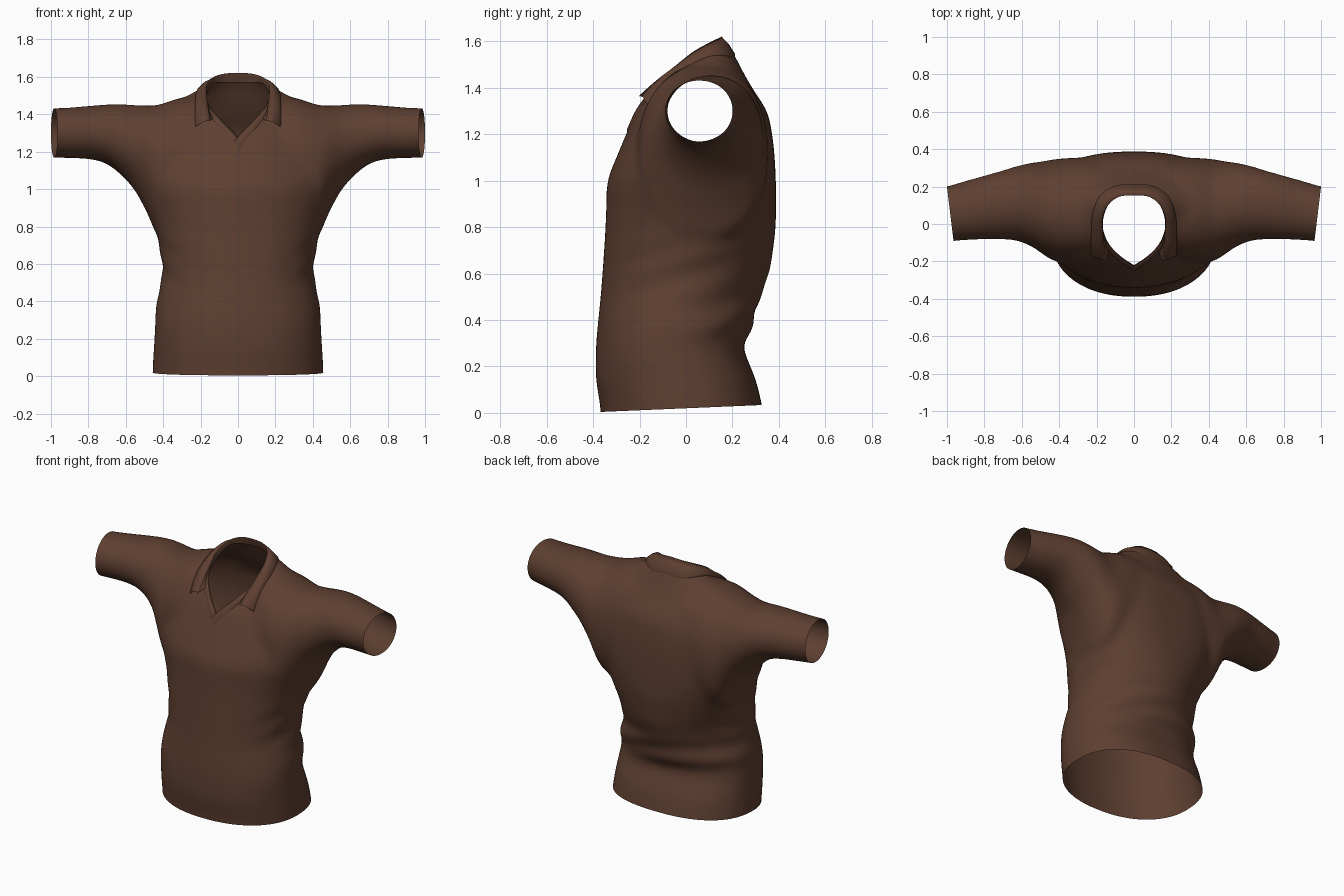
import bpy, bmesh, math
from mathutils import Vector
from mathutils.bvhtree import BVHTree

if "Cube" in bpy.data.objects:
    bpy.data.objects.remove(bpy.data.objects["Cube"])

BROWN = (0.112, 0.05, 0.03, 1)
fabric = bpy.data.materials.new("brown fabric")
fabric.use_nodes = True
fabric.diffuse_color = BROWN
fabric.node_tree.nodes["Principled BSDF"].inputs["Base Color"].default_value = BROWN


def spline(rows, n):
    """Resample rows of numbers along a smooth curve, n steps per span."""
    out = []
    for i in range(len(rows) - 1):
        p = [rows[max(0, min(len(rows) - 1, i + k))] for k in (-1, 0, 1, 2)]
        for s in range(n):
            t = s / n
            out.append([0.5 * (2 * b + (c - a) * t + (2 * a - 5 * b + 4 * c - d) * t * t
                               + (3 * b - a - 3 * c + d) * t ** 3) for a, b, c, d in zip(*p)])
    return out + [list(rows[-1])]


def loft(bm, rings, closed=True):
    """Skin rings of points; closed rings also get end caps."""
    vs = [[bm.verts.new(p) for p in r] for r in rings]
    n = len(vs[0])
    for a, b in zip(vs, vs[1:]):
        for i in range(n if closed else n - 1):
            j = (i + 1) % n
            bm.faces.new((a[i], a[j], b[j], b[i]))
    if closed:
        bm.faces.new(vs[0])
        bm.faces.new(vs[-1])


def oval(a, power):
    """Point on a rounded-square oval; power 2 is a plain circle."""
    c, s = math.cos(a), math.sin(a)
    return (math.copysign(abs(c) ** (2 / power), c), math.copysign(abs(s) ** (2 / power), s))


def finish(bm, name):
    mesh = bpy.data.meshes.new(name)
    for f in bm.faces:
        f.smooth = True
    bm.to_mesh(mesh)
    bm.free()
    mesh.materials.append(fabric)
    ob = bpy.data.objects.new(name, mesh)
    bpy.context.collection.objects.link(ob)
    return ob


ANGLES = [math.tau * i / 64 for i in range(64)]

# Torso levels: height, half width, front y, back y, front squareness, back squareness
torso = [(-0.1, .457, -.36, .35, 2.2, 2.4), (0.03, .457, -.37, .328, 2.2, 2.4),
         (.15, .45, -.388, .298, 2.2, 2.4), (.28, .443, -.388, .25, 2.2, 2.3),
         (.38, .438, -.38, .288, 2.2, 2.1), (.5, .412, -.368, .32, 2.2, 1.9),
         (.6, .406, -.36, .358, 2.3, 1.9), (.7, .422, -.353, .375, 2.3, 2.1),
         (.8, .446, -.347, .386, 2.2, 2.3), (.9, .48, -.343, .388, 2.1, 2.5),
         (1.0, .525, -.338, .387, 2, 2.5), (1.1, .54, -.3, .382, 2, 2.5),
         (1.2, .51, -.258, .371, 2, 2.5), (1.3, .46, -.212, .348, 2, 2.4),
         (1.4, .38, -.14, .285, 2, 2.3), (1.48, .3, -.06, .24, 2, 2.2),
         (1.53, .22, 0, .215, 2, 2), (1.59, .13, .05, .18, 2, 2)]

# Sleeve stations: distance out, bottom z, top z, front y, back y, squareness
sleeve = [(.15, .78, 1.5, -.18, .35, 2.2), (.3, .74, 1.49, -.21, .355, 2.2),
          (.42, .74, 1.452, -.2, .347, 2.15), (.48, .86, 1.447, -.167, .337, 2.1),
          (.55, .99, 1.45, -.12, .328, 2), (.63, 1.08, 1.455, -.09, .31, 2),
          (.71, 1.138, 1.453, -.083, .285, 2), (.8, 1.16, 1.445, -.083, .26, 2),
          (.9, 1.165, 1.437, -.088, .232, 2), (1.0, 1.168, 1.433, -.094, .203, 2),
          (1.08, 1.17, 1.43, -.095, .19, 2)]

bm = bmesh.new()
rings = []
for z, w, f, b, front, back in spline(torso, 4):
    pts = [oval(a, back if a < math.pi else front) for a in ANGLES]
    rings.append([(w * c, (f + b) / 2 + (b - f) / 2 * s, z) for c, s in pts])
loft(bm, rings)
for side in (-1, 1):
    rings = []
    for x, lo, hi, f, b, power in spline(sleeve, 4):
        pts = [oval(a, power) for a in ANGLES]
        rings.append([(side * x, (f + b) / 2 + (b - f) / 2 * c, (lo + hi) / 2 + (hi - lo) / 2 * s)
                      for c, s in pts])
    loft(bm, rings)
bmesh.ops.recalc_face_normals(bm, faces=bm.faces)
body = finish(bm, "shirt_body")

# Merge torso and sleeves into one soft skin
rm = body.modifiers.new("merge", 'REMESH')
rm.mode = 'VOXEL'
rm.voxel_size = 0.018
sm = body.modifiers.new("soften", 'SMOOTH')
sm.factor = 0.5
sm.iterations = 16
bpy.context.view_layer.update()
skin = bpy.data.meshes.new_from_object(body.evaluated_get(bpy.context.evaluated_depsgraph_get()))
body.modifiers.clear()
bm = bmesh.new()
bm.from_mesh(skin)
bpy.data.meshes.remove(skin)
bm.normal_update()

# Slanting cloth folds round the back of the waist and down the sides
for v in bm.verts:
    x, y, z = v.co
    back = max(0, min(1, (y + .05) / .2)) * math.exp(-((z - .42) / .12) ** 2)
    flank = max(0, min(1, (abs(x) - .28) / .1)) * math.exp(-((z - .6) / .13) ** 2)
    v.co += v.normal * (.006 * back * math.sin(40 * z + 9 * x + 14 * x * x)
                        + .004 * flank * math.sin(40 * z - 14 * y))


# Open the hem and the cuffs
for co, no in (((0, -.37, .004), (0, .03, -.7)), ((1, .2, 0), (.29, -.035, 0)),
               ((-1, .2, 0), (-.29, -.035, 0))):
    bmesh.ops.bisect_plane(bm, geom=bm.verts[:] + bm.edges[:] + bm.faces[:],
                           plane_co=co, plane_no=no, clear_outer=True)

tree = BVHTree.FromBMesh(bm)


def drape(x, y, lift):
    """Point on top of the shirt at x, y, raised by lift."""
    hit = tree.ray_cast(Vector((x, y, 3)), Vector((0, 0, -1)))[0]
    return Vector((x, y, (hit.z if hit else 1.3) + lift))


# Neck opening: convex teardrop outline
half = [(0, .165), (.07, .157), (.13, .115), (.165, .04), (.165, -.03), (.132, -.11), (.068, -.175), (0, -.22)]
right = spline(half, 3)
outline = right + [[-x, y] for x, y in right[-2:0:-1]]
edges = list(zip(outline, outline[1:] + outline[:1]))
for (ax, ay), (bx, by) in edges:
    faces = [f for f in bm.faces if f.normal.z > 0 and f.calc_center_median().z > 1.1
             and abs(f.calc_center_median().x) < .25]
    geom = list({e for f in faces for e in f.edges}) + list({v for f in faces for v in f.verts}) + faces
    bmesh.ops.bisect_plane(bm, geom=geom, plane_co=(ax, ay, 0), plane_no=(by - ay, ax - bx, 0))


def inside(p):
    return all((bx - ax) * (p.y - ay) - (by - ay) * (p.x - ax) < 0 for (ax, ay), (bx, by) in edges)


bmesh.ops.delete(bm, geom=[f for f in bm.faces if f.calc_center_median().z > 1.1
                           and inside(f.calc_center_median())], context='FACES')
for f in bm.faces:
    f.smooth = True
bm.to_mesh(body.data)
bm.free()

# Turned-down collar: stand base xy, fold line xyz, outer edge xy
collar_half = [(0, .168, 0, .152, 1.622, 0, .212), (.075, .157, .075, .147, 1.617, .1, .205),
               (.13, .115, .135, .105, 1.597, .185, .15), (.162, .04, .168, .03, 1.555, .222, .05),
               (.165, -.03, .165, -.05, 1.492, .228, -.04), (.148, -.09, .158, -.13, 1.43, .23, -.11),
               (.125, -.13, .15, -.2, 1.368, .228, -.168)]
rows = spline(collar_half, 4)
rows = [(-r[0], r[1], -r[2], r[3], r[4], -r[5], r[6]) for r in rows[:0:-1]] + rows
strips = []
for bx, by, fx, fy, fz, ox, oy in rows:
    base, fold, edge = drape(bx, by, -.015), Vector((fx, fy, fz)), drape(ox, oy, .012)
    fold.z = max(fold.z, drape(fx * 1.04, fy, .02).z if fy < 0 else 0)
    strips.append([base, base.lerp(fold, .6), fold + Vector((0, 0, -.006)), fold,
                   fold.lerp(edge, .5) + Vector((0, 0, .008)), edge, edge + Vector((0, 0, -.01))])
bm = bmesh.new()
loft(bm, strips, closed=False)
finish(bm, "collar")

# Neckband down to the V, the wearer's left end lapping over the other
for name, side, lift in (("neckband_left", 1, .014), ("neckband_right", -1, .009)):
    path = [(.155, -.07), (.132, -.11), (.068, -.175), (0, -.22)]
    if side == 1:
        path.append((-.02, -.23))
    profile = ((.004, lift - .014), (.006, lift), (.015, lift), (.024, lift), (.025, -.004))
    bm = bmesh.new()
    loft(bm, [[drape(side * (x + o * .6), y - o, up) for o, up in profile]
              for x, y in spline(path, 5)], closed=False)
    finish(bm, name)
